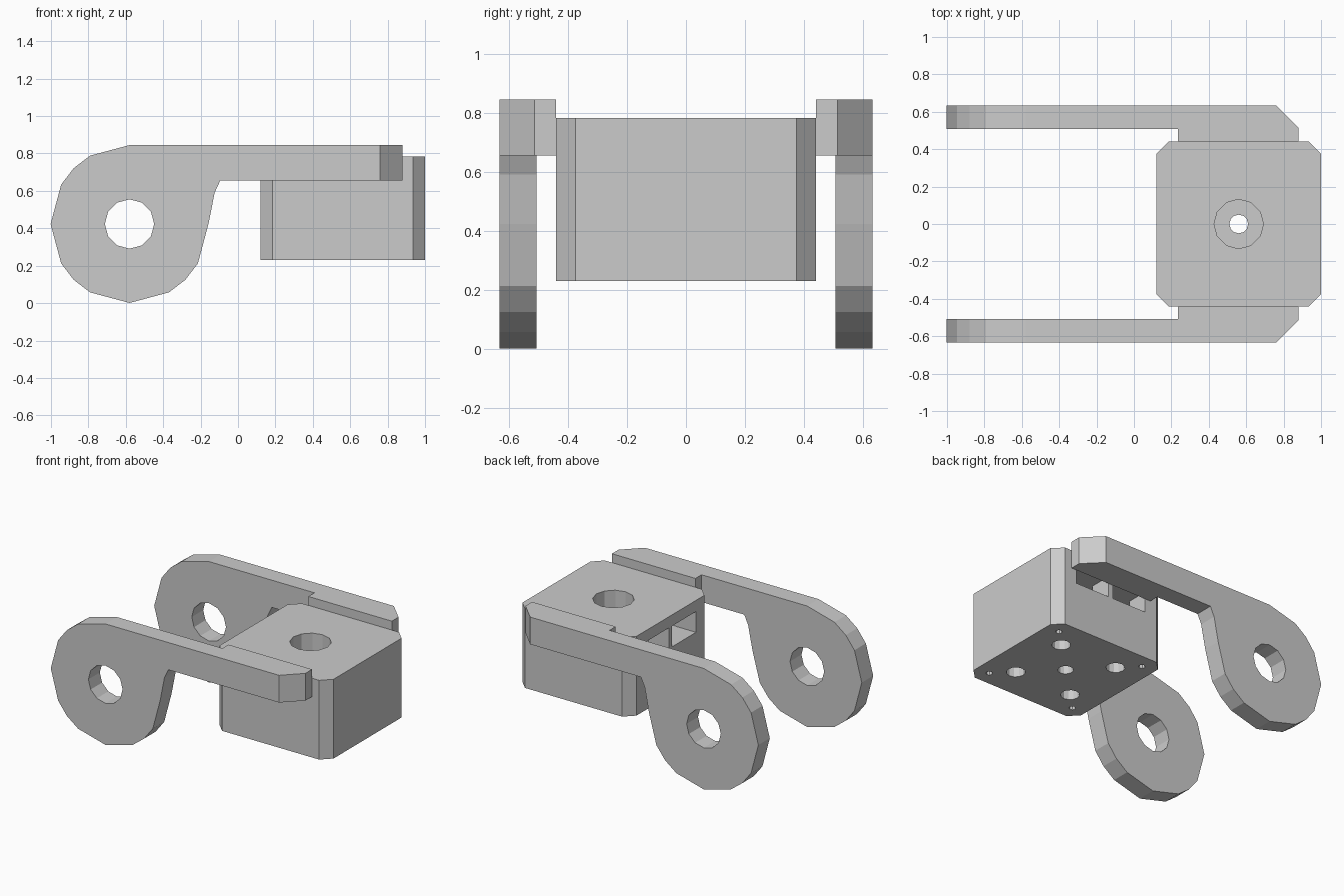
import bpy, bmesh
from math import sin, cos, radians, pi

if "Cube" in bpy.data.objects:
    bpy.data.objects.remove(bpy.data.objects["Cube"])


def prism(name, pts, lo, hi, axis='z'):
    """Extrude a 2D outline: (x, y) along z, or (x, z) along y."""
    bm = bmesh.new()
    put = (lambda a, b, t: (a, b, t)) if axis == 'z' else (lambda a, b, t: (a, t, b))
    base = bm.faces.new([bm.verts.new(put(a, b, lo)) for a, b in pts])
    ext = bmesh.ops.extrude_face_region(bm, geom=[base])
    d = put(0, 0, hi - lo)
    bmesh.ops.translate(bm, vec=d, verts=[v for v in ext['geom'] if isinstance(v, bmesh.types.BMVert)])
    bmesh.ops.recalc_face_normals(bm, faces=bm.faces)
    me = bpy.data.meshes.new(name)
    bm.to_mesh(me)
    bm.free()
    ob = bpy.data.objects.new(name, me)
    bpy.context.collection.objects.link(ob)
    return ob


def ring(cx, cy, r, n=12):
    return [(cx + r * cos(2 * pi * i / n), cy + r * sin(2 * pi * i / n)) for i in range(n)]


def rect(x0, x1, y0, y1):
    return [(x0, y0), (x1, y0), (x1, y1), (x0, y1)]


def combine(ob, tool, op='DIFFERENCE'):
    """Apply a boolean and discard the tool object."""
    m = ob.modifiers.new("bool", 'BOOLEAN')
    m.operation, m.solver, m.object = op, 'EXACT', tool
    apply(ob, m)
    bpy.data.objects.remove(tool)


def apply(ob, m):
    bpy.context.view_layer.objects.active = ob
    bpy.ops.object.modifier_apply(modifier=m.name)


# Side arms: round eye with a straight bar, mirrored to the other side
EX, EZ, R = -0.58, 0.423, 0.422
eye = [(EX + R * cos(radians(a)), EZ + R * sin(radians(a)))
       for a in (90, 120, 135, 150, 180, 210, 225, 240, 270, 300, 315, 330, 360)]
profile = [(0.88, 0.845)] + eye + [(-0.125, 0.59), (-0.095, 0.655), (0.88, 0.655)]
arm = prism("side_arms", profile, 0.44, 0.633, 'y')
combine(arm, prism("eye_hole", ring(EX, EZ, 0.132), 0.3, 0.8, 'y'))
combine(arm, prism("inner_step", rect(-1.2, 0.235, 0.3, 0.507), -0.2, 1))
combine(arm, prism("end_chamfer", [(0.66, 0.733), (0.98, 0.413), (0.98, 0.733)], -0.2, 1))
mir = arm.modifiers.new("mirror", 'MIRROR')
mir.use_axis = (False, True, False)
mir.use_mirror_merge = False
apply(arm, mir)

# Mounting block with chamfered upright corners
CX, H, C = 0.56, 0.44, 0.065
outline = [(CX + sx * a, sy * b) for sx, sy, a, b in (
    (1, -1, H - C, H), (1, -1, H, H - C), (1, 1, H, H - C), (1, 1, H - C, H),
    (-1, 1, H - C, H), (-1, 1, H, H - C), (-1, -1, H, H - C), (-1, -1, H - C, H))]
block = prism("mounting_block", outline, 0.23, 0.783)

# Inner cavity with paired windows in the left and back walls
Z0, Z1, W = 0.56, 0.705, 0.285
combine(block, prism("cavity", rect(CX - W, CX + W, -W, W), Z0, Z1))
for lo, hi in ((-W + 0.003, -0.018), (0.018, W - 0.003)):
    combine(block, prism("left_window", rect(0, CX - W + 0.05, lo, hi), Z0, Z1))
    combine(block, prism("back_window", rect(CX + lo, CX + hi, W - 0.05, 0.6), Z0, Z1))

# Central boss, counterbored from the top and drilled through
combine(block, prism("boss", ring(CX, 0, 0.17), Z0 - 0.02, Z1 + 0.02), 'UNION')
combine(block, prism("counterbore", ring(CX, 0, 0.132), 0.45, 0.9))
combine(block, prism("centre_hole", ring(CX, 0, 0.05), 0.1, 0.5))

# Screw holes and small corner holes in the underside
for sx in (-1, 1):
    for sy in (-1, 1):
        combine(block, prism("screw_hole", ring(CX + sx * 0.222, sy * 0.222, 0.06), 0.1, 0.6))
        combine(block, prism("corner_hole", ring(CX + sx * 0.34, sy * 0.34, 0.022, 8), 0.1, 0.5))
